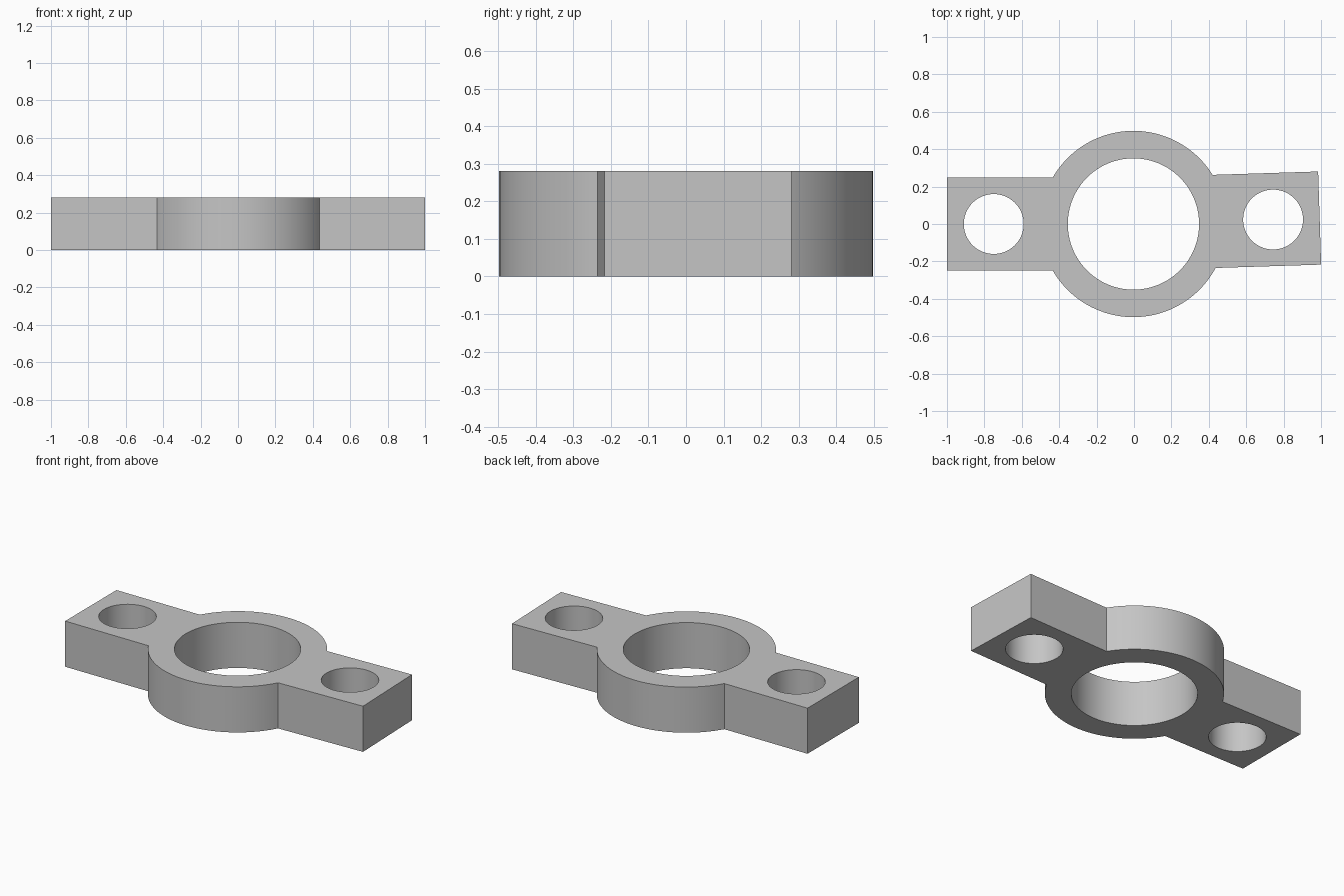
import bpy
import bmesh
from math import asin, cos, sin, pi, radians, sqrt
from mathutils import Vector, Matrix

cube = bpy.data.objects.get("Cube")
if cube:
    bpy.data.objects.remove(cube, do_unlink=True)

HEIGHT = 0.28
CENTRE = Vector((-0.003, 0, 0))
RING_OUTER, RING_INNER = 0.498, 0.351
LUG_HALF, LUG_REACH = 0.249, 0.996
HOLE_DIST, HOLE_RADIUS = 0.747, 0.16
TILT = radians(1.83)          # the left lug is turned slightly about the ring
LUG_ANGLES = (TILT, pi)
SPREAD = asin(LUG_HALF / RING_OUTER)


def polar(radius, angle):
    return Vector((radius * cos(angle), radius * sin(angle), 0))


def circle(centre, radius, count=96):
    return [centre + polar(radius, 2 * pi * i / count) for i in range(count)]


def arc(start, end, count=44):
    return [CENTRE + polar(RING_OUTER, start + (end - start) * i / count)
            for i in range(count + 1)]


def lug_end(angle):
    turn = Matrix.Rotation(angle, 3, 'Z')
    return [CENTRE + turn @ Vector((LUG_REACH, s * LUG_HALF, 0)) for s in (-1, 1)]


# Outer outline: lug end, ring arc, lug end, ring arc
outline = []
for start, following in zip(LUG_ANGLES, (pi, TILT + 2 * pi)):
    outline += lug_end(start)
    outline += arc(start + SPREAD, following - SPREAD)

# Main bore and one bolt hole in each lug
loops = [outline, circle(CENTRE, RING_INNER, 128)]
loops += [circle(CENTRE + polar(HOLE_DIST, a), HOLE_RADIUS) for a in LUG_ANGLES]

# Fill the flat profile and raise it into a plate
bm = bmesh.new()
edges = []
for points in loops:
    verts = [bm.verts.new(p) for p in points]
    edges += [bm.edges.new((v, verts[i - 1])) for i, v in enumerate(verts)]
bmesh.ops.triangle_fill(bm, use_beauty=True, use_dissolve=False, edges=edges,
                        normal=(0, 0, 1))
raised = bmesh.ops.extrude_face_region(bm, geom=bm.faces[:], use_keep_orig=True)
top = [g for g in raised["geom"] if isinstance(g, bmesh.types.BMVert)]
bmesh.ops.translate(bm, verts=top, vec=(0, 0, HEIGHT))
bmesh.ops.recalc_face_normals(bm, faces=bm.faces[:])

mesh = bpy.data.meshes.new("flange_bracket")
bm.to_mesh(mesh)
bm.free()
bracket = bpy.data.objects.new("flange_bracket", mesh)
bpy.context.collection.objects.link(bracket)

# Plain grey metal
grey = bpy.data.materials.new("light_grey")
grey.use_nodes = True
colour = (0.56, 0.56, 0.56, 1)
grey.diffuse_color = colour
grey.node_tree.nodes["Principled BSDF"].inputs["Base Color"].default_value = colour
mesh.materials.append(grey)

# Smooth bores and ring, crisp corners
bpy.ops.object.select_all(action='DESELECT')
bracket.select_set(True)
bpy.context.view_layer.objects.active = bracket
bpy.ops.object.shade_smooth_by_angle(angle=radians(30))
